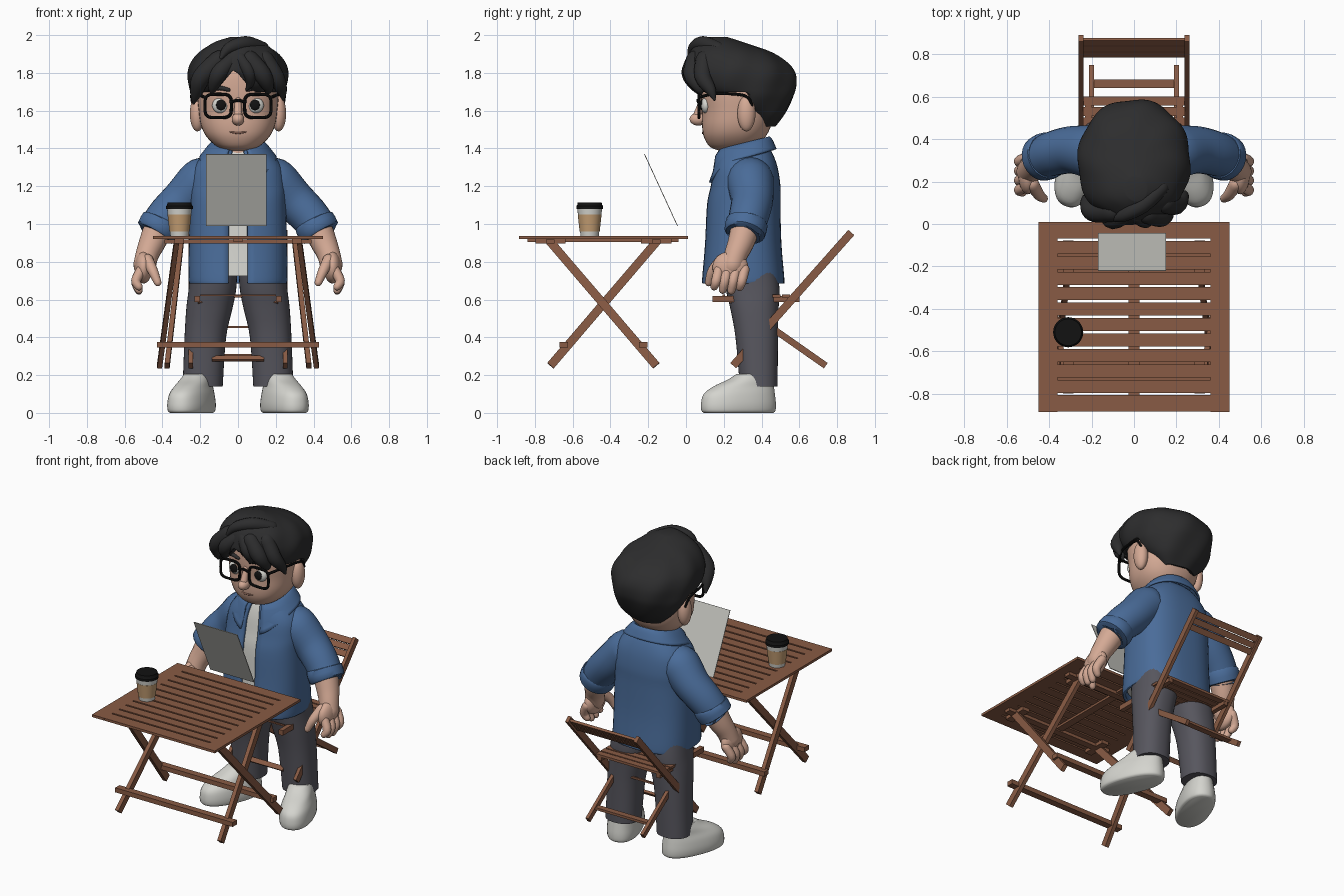
import bpy, bmesh, math
from mathutils import Vector, Matrix

if "Cube" in bpy.data.objects:
    bpy.data.objects.remove(bpy.data.objects["Cube"])


def material(name, *rgb):
    m = bpy.data.materials.new(name)
    m.use_nodes = True
    m.diffuse_color = (*rgb, 1)
    m.node_tree.nodes["Principled BSDF"].inputs["Base Color"].default_value = (*rgb, 1)
    return m


SKIN = material("skin", .66, .4, .3)
BLUE = material("denim blue", .068, .15, .32)
WHITE = material("off white", .66, .66, .62)
HAIR = material("hair charcoal", .026, .026, .027)
BLACK = material("black", .006, .006, .006)
GREY = material("trouser grey", .095, .093, .112)
WOOD = material("brown wood", .25, .105, .058)
TAN = material("cup tan", .55, .34, .17)
PAPER = material("pale grey", .56, .56, .52)
LIP = material("lip", .3, .15, .11)


def finish(name, bm, mat, mirror=False, solid=0):
    bmesh.ops.recalc_face_normals(bm, faces=bm.faces)
    me = bpy.data.meshes.new(name)
    bm.to_mesh(me)
    bm.free()
    me.materials.append(mat)
    ob = bpy.data.objects.new(name, me)
    bpy.context.collection.objects.link(ob)
    if solid:
        mod = ob.modifiers.new("thickness", 'SOLIDIFY')
        mod.thickness = solid
    if mirror:
        ob.modifiers.new("mirror", 'MIRROR')
    bpy.ops.object.select_all(action='DESELECT')
    ob.select_set(True)
    bpy.context.view_layer.objects.active = ob
    bpy.ops.object.shade_smooth_by_angle(angle=math.radians(40))
    return ob


def smooth_keys(keys, k):
    # Catmull-Rom interpolation between key tuples
    out = []
    for i in range(len(keys) - 1):
        a, b, c, d = (Vector(keys[max(0, min(len(keys) - 1, i + j))]) for j in (-1, 0, 1, 2))
        for s in range(k):
            t = s / k
            out.append(b + (c - a) * t / 2 + (a * 2 - b * 5 + c * 4 - d) * t * t / 2
                       + (b * 3 - a - c * 3 + d) * t ** 3 / 2)
    return out + [Vector(keys[-1])]


def skin_rings(bm, rings, wrap, loop=False):
    n = len(rings[0])
    pairs = list(zip(rings, rings[1:])) + ([(rings[-1], rings[0])] if loop else [])
    for p, q in pairs:
        for j in range(n if wrap else n - 1):
            bm.faces.new((p[j], p[(j + 1) % n], q[(j + 1) % n], q[j]))
    if wrap and not loop:
        bm.faces.new(rings[0])
        bm.faces.new(rings[-1])


def loft(name, mat, keys, n=40, e=2.3, gap=0, k=4, shape=None, **kw):
    # keys: height, centre x, front y, back y, half width
    bm, rings = bmesh.new(), []
    power = lambda v: math.copysign(abs(v) ** (2 / e), v)
    for z, cx, yf, yb, rx in smooth_keys(keys, k):
        ring = []
        for j in range(n + 1 if gap else n):
            t = gap + (2 * math.pi - 2 * gap) * j / n
            co = Vector((cx + rx * power(math.sin(t)),
                         (yf + yb) / 2 - (yb - yf) / 2 * power(math.cos(t)), z))
            ring.append(bm.verts.new(shape(co) if shape else co))
        rings.append(ring)
    skin_rings(bm, rings, not gap)
    return finish(name, bm, mat, **kw)


def tube(name, mat, pts, n=14, k=4, loop=False, tip=True, **kw):
    # pts: x, y, z, radius
    p = [Vector(q) for q in pts] if loop else smooth_keys(pts, k)
    if tip and not loop:
        for end, near in ((0, 1), (-1, -2)):
            a = p[end].copy()
            d = (a.xyz - p[near].xyz).normalized()
            for f, s in ((.5, .85), (.85, .5), (1, .1)):
                q = Vector((*(a.xyz + d * a.w * f), a.w * s))
                p.insert(0, q) if end == 0 else p.append(q)
    bm, rings, u = bmesh.new(), [], Vector((.31, .9, .17))
    for i, q in enumerate(p):
        nxt = p[(i + 1) % len(p)] if loop else p[min(i + 1, len(p) - 1)]
        prv = p[i - 1] if loop else p[max(i - 1, 0)]
        t = (nxt.xyz - prv.xyz).normalized()
        u = (u - t * u.dot(t)).normalized()
        v = t.cross(u)
        rings.append([bm.verts.new(q.xyz + q.w * (u * math.cos(a) + v * math.sin(a)))
                      for a in (2 * math.pi * j / n for j in range(n))])
    skin_rings(bm, rings, True, loop)
    return finish(name, bm, mat, **kw)


def ball(name, mat, c, r, **kw):
    bm = bmesh.new()
    bmesh.ops.create_uvsphere(bm, u_segments=24, v_segments=14, radius=1,
                              matrix=Matrix.Translation(c) @ Matrix.Diagonal((*r, 1)))
    return finish(name, bm, mat, **kw)


def beams(name, mat, parts, **kw):
    # parts: start, end, width, depth, optional width direction
    bm = bmesh.new()
    for a, b, w, d, *side in parts:
        a, b = Vector(a), Vector(b)
        t = (b - a).normalized()
        u = Vector(side[0]) if side else Vector((0, 1, 0) if abs(t.x) > .9 else (1, 0, 0))
        u = (u - t * u.dot(t)).normalized()
        m = Matrix((u, t.cross(u), t)).transposed().to_4x4()
        bmesh.ops.create_cube(bm, size=1, matrix=Matrix.Translation((a + b) / 2) @ m
                              @ Matrix.Diagonal((w, d, (b - a).length, 1)))
    return finish(name, bm, mat, **kw)


# Head and face
loft("head", SKIN, [(1.39, 0, .17, .3, .05), (1.41, 0, .125, .37, .11), (1.46, 0, .095, .42, .165),
                    (1.52, 0, .085, .45, .195), (1.6, 0, .085, .47, .208), (1.7, 0, .075, .48, .215),
                    (1.82, 0, .085, .46, .2), (1.9, 0, .15, .38, .1)])
loft("neck", SKIN, [(1.28, 0, .2, .42, .11), (1.45, 0, .2, .42, .105)], e=2)
ball("nose", SKIN, (0, .065, 1.555), (.033, .046, .034))
tube("nose_bridge", SKIN, [(0, .088, 1.66, .016), (0, .06, 1.57, .024)])
tube("mouth", LIP, [(-.042, .094, 1.487, .004), (0, .09, 1.482, .006), (.042, .094, 1.487, .004)])
ball("ear", SKIN, (.215, .32, 1.585), (.04, .048, .095), mirror=True)
ball("eye", WHITE, (.092, .105, 1.628), (.045, .026, .042), mirror=True)
ball("iris", BLACK, (.09, .084, 1.63), (.026, .011, .028), mirror=True)
tube("eyebrow", HAIR, [(.05, .078, 1.71, .01), (.1, .082, 1.72, .012), (.15, .1, 1.705, .007)], mirror=True)

# Glasses
rim = []
for j in range(32):
    c, s = math.cos(j * math.pi / 16), math.sin(j * math.pi / 16)
    rim.append((.105 + .07 * math.copysign(abs(c) ** .5, c), .068,
                1.625 + .062 * math.copysign(abs(s) ** .5, s), .0085))
tube("glasses_rim", BLACK, rim, n=8, loop=True, mirror=True)
tube("glasses_bridge", BLACK, [(-.037, .066, 1.645, .008), (0, .062, 1.655, .008), (.037, .066, 1.645, .008)], n=8)
tube("glasses_temple", BLACK, [(.175, .07, 1.67, .009), (.225, .16, 1.69, .008), (.245, .31, 1.68, .008),
                               (.24, .35, 1.63, .007)], n=8, mirror=True)


# Hair cap with a parted fringe and separate locks
def hairline(co):
    a = math.atan2(co.x, co.y - .29)
    f = 1 + .018 * math.sin(8 * a + co.z * 14)
    co.x, co.y = co.x * f, .29 + (co.y - .29) * f
    low = 1.7 - .2 * max(0, min(1, (co.y - .33) / .05))
    if co.y < .2:
        low += .12 * max(0, 1 - abs(co.x + .02) / .1)
    co.z = max(co.z, low)
    return co


loft("hair", HAIR, [(1.515, 0, .36, .47, .11), (1.58, 0, .3, .52, .18), (1.66, 0, .15, .565, .235),
                    (1.72, 0, .04, .585, .257), (1.79, 0, 0, .58, .265), (1.85, 0, .005, .54, .25),
                    (1.91, 0, .025, .45, .205), (1.96, 0, .07, .31, .13), (1.99, .01, .11, .22, .05)],
     n=72, e=2.1, k=6, shape=hairline)
locks = [[(-.03, .05, 1.87, .04), (-.1, .02, 1.8, .045), (-.13, .05, 1.73, .03), (-.14, .07, 1.69, .008)],
         [(-.1, .06, 1.87, .05), (-.19, .06, 1.78, .05), (-.22, .1, 1.7, .035), (-.235, .13, 1.64, .008)],
         [(.01, .04, 1.88, .035), (.055, .015, 1.81, .035), (.065, .04, 1.75, .024), (.045, .06, 1.71, .006)],
         [(.06, .05, 1.87, .05), (.13, .035, 1.79, .048), (.16, .07, 1.72, .03), (.15, .08, 1.69, .008)],
         [(.14, .1, 1.87, .05), (.2, .09, 1.78, .045), (.23, .13, 1.71, .03), (.24, .15, 1.66, .008)],
         [(.13, .17, 1.93, .035), (.04, .09, 1.955, .04), (-.05, .04, 1.93, .03), (-.09, .02, 1.88, .01)]]
for i, lock in enumerate(locks):
    tube(f"hair_lock_{i + 1}", HAIR, lock)

# Open shirt over a plain undershirt
body = [(.685, 0, .085, .52, .258), (.72, 0, .085, .52, .262), (.9, 0, .1, .505, .26), (1.1, 0, .11, .5, .255),
        (1.2, 0, .13, .5, .255), (1.3, 0, .15, .485, .235), (1.38, 0, .18, .455, .17), (1.42, 0, .22, .42, .12)]
loft("shirt", BLUE, body, e=2.6, gap=.12, n=48, solid=.018)
loft("undershirt", WHITE, [(max(z, .725), x, f + .022, b - .03, r - .03) for z, x, f, b, r in body[1:]], e=2.6)


def collar_shape(co):
    front = max(0, (.31 - co.y) / .19)
    if co.z < 1.4:
        co.z -= .09 * front ** 3
    co.z += .25 * (co.y - .31)
    return co


loft("collar", BLUE, [(1.39, 0, .2, .42, .11), (1.43, 0, .185, .435, .125), (1.415, 0, .16, .455, .155),
                      (1.355, 0, .115, .48, .205)], gap=.3, solid=.012, shape=collar_shape)
tube("sleeve", BLUE, [(.17, .34, 1.23, .12), (.2, .34, 1.22, .125), (.29, .35, 1.13, .112),
                      (.37, .335, 1.05, .106), (.425, .315, .98, .1)], n=24, tip=False, mirror=True)
tube("cuff", BLUE, [(.4, .325, 1.015, .1), (.405, .323, 1.005, .111), (.435, .31, .955, .109),
                    (.438, .309, .95, .09)], n=24, k=2, tip=False, mirror=True)

# Forearms and hands
tube("forearm", SKIN, [(.42, .315, .98, .078), (.455, .29, .9, .07), (.48, .265, .84, .062),
                       (.495, .245, .78, .06)], n=20, mirror=True)
ball("palm", SKIN, (.5, .235, .77), (.046, .095, .085), mirror=True)
for i in range(4):
    y, drop = .165 + .045 * i, .018 * abs(i - 1.6)
    tube(f"finger_{i + 1}", SKIN, [(.51, y + .01, .76, .027), (.54, y - .005, .7, .026),
                                   (.525, y - .015, .64 + drop, .021)], mirror=True)
tube("thumb", SKIN, [(.48, .19, .81, .032), (.45, .14, .75, .027), (.425, .12, .69, .02)], mirror=True)

# Trousers and shoes
loft("trouser_leg", GREY, [(.14, .187, .285, .485, .106), (.4, .173, .262, .487, .11), (.55, .152, .235, .49, .122),
                           (.66, .135, .21, .495, .126), (.82, .125, .19, .47, .123)], mirror=True)


def place_shoe(co):
    return Matrix.Rotation(math.radians(22), 3, 'Z') @ co + Vector((.245, .28, 0))


loft("shoe", WHITE, [(0, 0, -.195, .19, .088), (.012, 0, -.208, .203, .1), (.05, 0, -.21, .205, .103),
                     (.1, 0, -.195, .2, .095), (.14, 0, -.14, .195, .082), (.175, 0, -.06, .19, .075),
                     (.205, 0, -.01, .18, .065)], shape=place_shoe, mirror=True)

# Slatted folding table
mid = -.4375
top = [((x, -.885, .928), (x, .01, .928), .09, .016) for x in (-.405, .405)]
top += [((-.37, mid + (i - 5.5) * .0727, .928), (.37, mid + (i - 5.5) * .0727, .928), .0615, .016) for i in range(12)]
top += [((-.37, mid + s * .437, .928), (.37, mid + s * .437, .928), .02, .016) for s in (-1, 1)]
top += [((x, -.84, .913), (x, -.04, .913), .05, .014) for x in (0,)]
beams("table_top", WOOD, top)
frame = []
for s in (-1, 1):
    y = mid + s * .28
    frame += [((-.39, y, .908), (.39, y, .908), .045, .02),
              ((-.43, mid + s * .21, .36), (.43, mid + s * .21, .36), .045, .03)]
beams("table_rails", WOOD, frame)
beams("table_leg", WOOD, [((.325, mid - .285, .91), (.415, mid + .28, .25), .026, .045),
                          ((.3, mid + .285, .91), (.375, mid - .28, .25), .026, .045)]
      + [((.31, mid + s * .36, .91), (.31, mid + s * .2, .91), .05, .024) for s in (-1, 1)], mirror=True)

# Folding chair
foot, head = Vector((0, .25, .25)), Vector((0, .875, .955))
lean = (head - foot).normalized()
side = Vector((.25, 0, 0))
beams("chair_back_post", WOOD, [(foot + side, head + side, .022, .042)], mirror=True)
slats = []
for i in range(3):
    c = head - lean * (.025 + i * .042)
    slats.append((c - side, c + side, .037, .016, lean))
c = foot + lean * .05
slats.append((c - side * .55, c + side * .55, .03, .016, lean))
beams("chair_back_slats", WOOD, slats)
beams("chair_leg", WOOD, [((.2, .74, .25), (.2, .24, .6), .022, .035),
                          ((.215, .14, .603), (.215, .6, .603), .03, .034)], mirror=True)
beams("chair_seat_slats", WOOD, [((-.24, y, .618), (.24, y, .618), .042, .016)
                                 for y in (.33, .38, .43, .48, .53, .58)]
      + [((-.2, .2, .622), (.2, .2, .622), .012, .008), ((-.2, .66, .305), (.2, .66, .305), .04, .016),
         ((-.2, .45, .455), (.2, .45, .455), .012, .012)])

# Paper sheet and coffee cup
beams("sheet", PAPER, [((-.01, -.22, 1.37), (-.01, -.045, .99), .32, .004)])


def round_part(name, mat, profile):
    loft(name, mat, [(z, -.31, -.51 - r, -.51 + r, r) for z, r in profile], n=32, e=2, k=1)


round_part("cup_base", WHITE, [(.937, .048), (.96, .051)])
round_part("cup_sleeve", TAN, [(.96, .053), (1.05, .063)])
round_part("cup_upper", WHITE, [(1.05, .062), (1.085, .066)])
round_part("cup_lid", BLACK, [(1.08, .071), (1.095, .071), (1.1, .066), (1.115, .063)])
